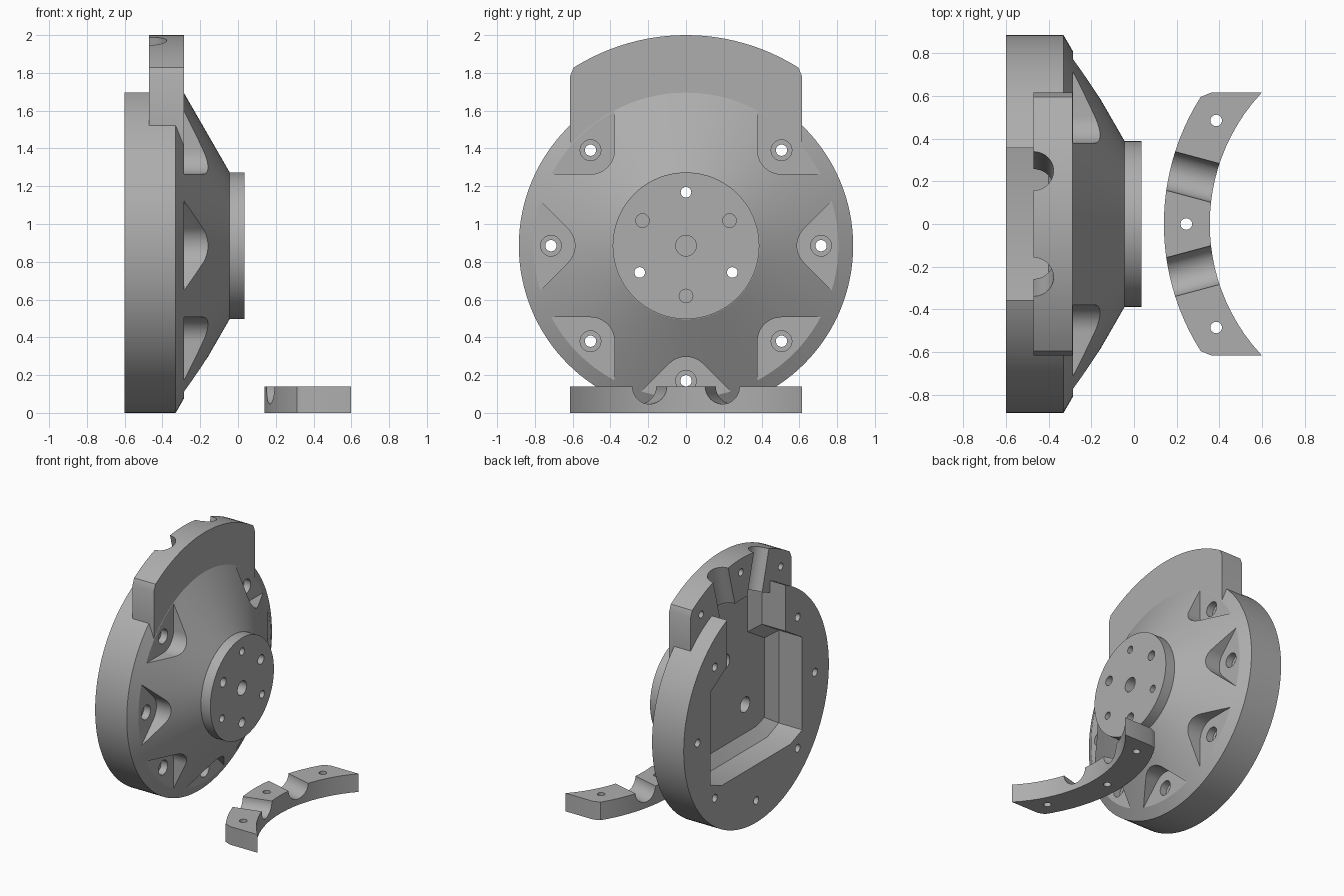
import bpy, bmesh, math
from mathutils import Vector

if "Cube" in bpy.data.objects:
    bpy.data.objects.remove(bpy.data.objects["Cube"])

CZ = 0.885            # height of the wheel axis
grey = bpy.data.materials.new("mid grey")
grey.diffuse_color = (0.42, 0.42, 0.42, 1)
grey.use_nodes = True
grey.node_tree.nodes["Principled BSDF"].inputs["Base Color"].default_value = grey.diffuse_color


def loft(name, rings):
    """Closed solid through equal-length rings of points."""
    bm = bmesh.new()
    rows = [[bm.verts.new(p) for p in ring] for ring in rings]
    n = len(rows[0])
    for a, b in zip(rows, rows[1:]):
        for i in range(n):
            bm.faces.new((a[i], a[(i + 1) % n], b[(i + 1) % n], b[i]))
    bm.faces.new(rows[0])
    bm.faces.new(rows[-1])
    bmesh.ops.recalc_face_normals(bm, faces=bm.faces)
    me = bpy.data.meshes.new(name)
    bm.to_mesh(me)
    bm.free()
    ob = bpy.data.objects.new(name, me)
    bpy.context.collection.objects.link(ob)
    me.materials.append(grey)
    return ob


def combine(ob, other, op='DIFFERENCE'):
    mod = ob.modifiers.new("bool", 'BOOLEAN')
    mod.operation, mod.solver, mod.object = op, 'EXACT', other
    bpy.context.view_layer.objects.active = ob
    bpy.ops.object.modifier_apply(modifier=mod.name)
    bpy.data.objects.remove(other)


def circle(r, n=32, a=0.0, b=0.0):
    return [(a + r * math.cos(2 * math.pi * i / n),
             b + r * math.sin(2 * math.pi * i / n)) for i in range(n)]


def on_wheel(pts, x):
    """Places (y, height from axis) points in the plane x."""
    return [Vector((x, y, CZ + d)) for y, d in pts]


def bore(ob, y, d, r, x0, x1):
    combine(ob, loft("cutter", [on_wheel(circle(r, 24, y, d), x) for x in (x0, x1)]))


def clamp(name, place, inner, thick, hole_depth):
    """Curved clamp half; place maps (y, radial distance, depth) to space."""
    def arc(r, w, n=24):
        return [(w * (2 * i / n - 1), math.sqrt(r * r - (w * (2 * i / n - 1)) ** 2))
                for i in range(n + 1)]
    outline = arc(1.115, 0.595) + [(0.615, 0.895)] + arc(inner, 0.615)[::-1] + [(-0.615, 0.895)]
    ob = loft(name, [[place(y, d, t) for y, d in outline] for t in (0, thick)])
    # two half-round cable grooves
    for s in (-1, 1):
        sn, cs = s * math.sin(math.radians(15)), math.cos(math.radians(15))
        rings = []
        for k in (-0.25, 0.25):
            rings.append([place(s * 0.222 + k * sn + u * cs, 0.985 + k * cs - u * sn, t)
                          for u, t in circle(0.093, 40)])
        combine(ob, loft("cutter", rings))
    # three bolt holes
    for y, d in ((0, 1.01), (0.485, 0.87), (-0.485, 0.87)):
        combine(ob, loft("cutter", [[place(a, b, t) for a, b in circle(0.027, 24, y, d)]
                                    for t in (-0.05, hole_depth)]))
    return ob


# wheel body: disc, cone and hub turned around the x axis
profile = [(-0.6, 0.885), (-0.33, 0.885), (-0.045, 0.39), (-0.045, 0.388), (0.035, 0.388)]
body = loft("wheel_body", [on_wheel(circle(r, 128), x) for x, r in profile])

# rear pocket with sloped foot, open at the top
half = [(0.355, 1.2), (0.355, 0.455), (0.56, 0.33), (0.56, -0.385), (0.42, -0.44)]
foot = [(0.275, 1.2), (0.275, 0.41), (0.48, 0.285), (0.48, -0.33), (0.38, -0.36)]


def mirrored(h):
    return h + [(-y, d) for y, d in reversed(h)]


combine(body, loft("cutter", [on_wheel(mirrored(half), -0.7), on_wheel(mirrored(half), -0.4),
                              on_wheel(mirrored(foot), -0.333)]))

# fixed clamp block on top of the wheel
block = clamp("clamp_block", lambda y, d, t: Vector((-0.47 + t, y, CZ + d)), 0.8, 0.183, 0.12)
combine(body, block, 'UNION')

# bolt recesses around the cone (none at the top)
for k in range(1, 8):
    ang = math.pi / 2 + k * math.pi / 4
    ca, sa = math.cos(ang), math.sin(ang)
    shape = [(0.127 * math.cos(math.radians(135 + 7.5 * i)),
              0.127 * math.sin(math.radians(135 + 7.5 * i))) for i in range(13)]
    (u0, v0), (u1, v1) = shape[0], shape[-1]
    shape = [(u0 + 0.4, v0 + 0.4)] + shape + [(u1 + 0.4, v1 - 0.4)]
    pts = [((0.715 + u) * ca - v * sa, (0.715 + u) * sa + v * ca) for u, v in shape]
    combine(body, loft("cutter", [on_wheel(pts, x) for x in (-0.285, 0.2)]))
    bore(body, 0.715 * ca, 0.715 * sa, 0.03, -0.7, 0)
    bore(body, 0.715 * ca, 0.715 * sa, 0.055, -0.34, 0)

# hub holes: alternating through and blind, plus blind centre
for k in range(6):
    a = math.pi / 2 + k * math.pi / 3
    if k % 2 == 0:
        y, d = 0.283 * math.cos(a), 0.283 * math.sin(a)
        bore(body, y, d, 0.028, -0.5, 0.1)
        bore(body, y, d, 0.058, -0.5, -0.15)
    else:
        bore(body, 0.266 * math.cos(a), 0.266 * math.sin(a), 0.036, -0.1, 0.1)
bore(body, 0, 0, 0.055, -0.15, 0.1)

# loose clamp half lying on the ground
cap = clamp("loose_clamp", lambda y, d, t: Vector((1.255 - d, y, 0.14 - t)), 0.9, 0.14, 0.2)

for ob in (body, cap):
    bpy.ops.object.select_all(action='DESELECT')
    ob.select_set(True)
    bpy.context.view_layer.objects.active = ob
    bpy.ops.object.shade_smooth_by_angle(angle=math.radians(25))
